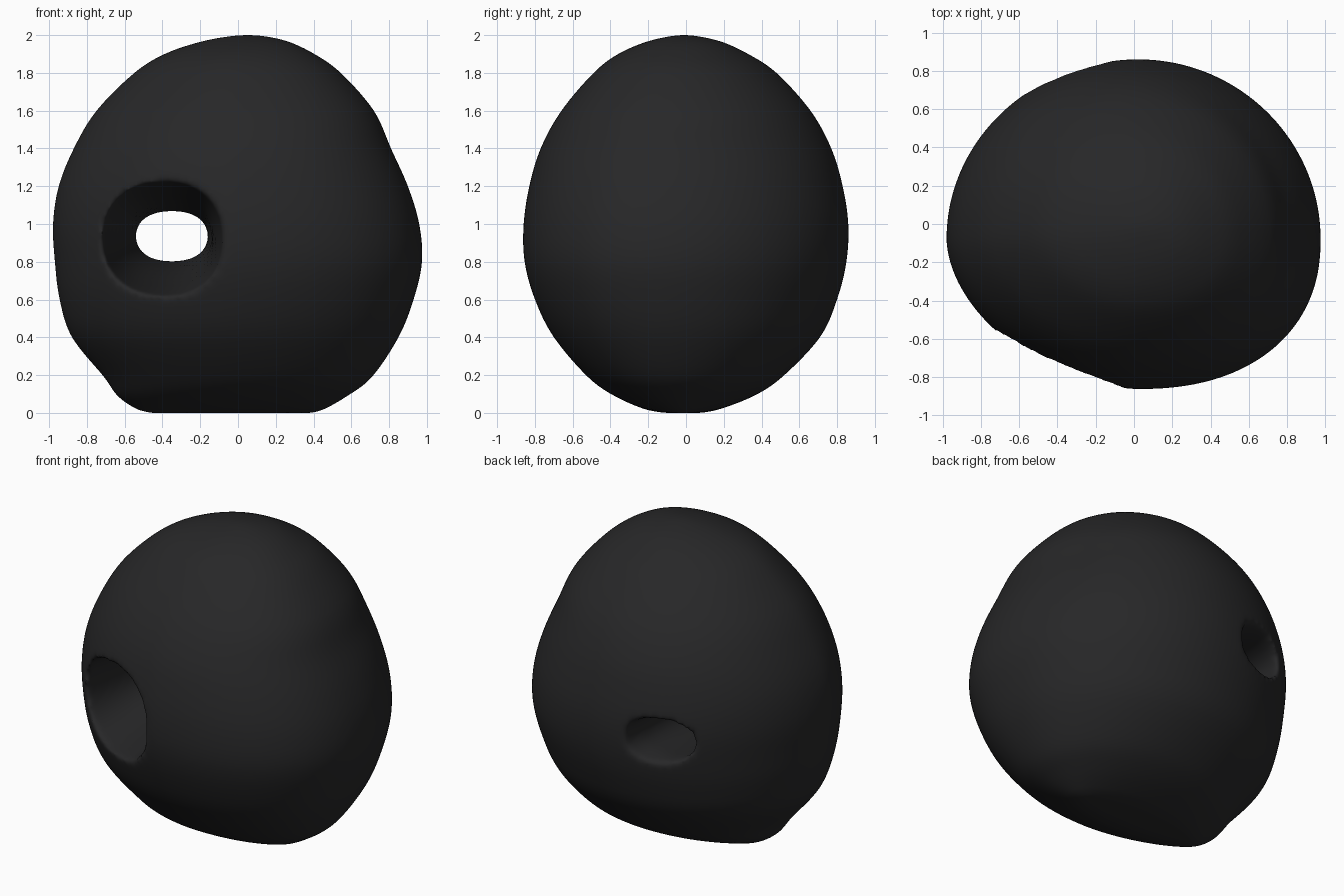
import bpy, bmesh, math
from mathutils import Vector

if "Cube" in bpy.data.objects:
    bpy.data.objects.remove(bpy.data.objects["Cube"])

dark = bpy.data.materials.new("charcoal")
dark.diffuse_color = (0.02, 0.02, 0.021, 1)
dark.use_nodes = True
dark.node_tree.nodes["Principled BSDF"].inputs["Base Color"].default_value = dark.diffuse_color


def loft(name, rings):
    """Closed skin through a list of equal-length point rings."""
    bm = bmesh.new()
    loops = [[bm.verts.new(p) for p in ring] for ring in rings]
    n = len(loops[0])
    for a, b in zip(loops, loops[1:]):
        for i in range(n):
            j = (i + 1) % n
            bm.faces.new((a[i], a[j], b[j], b[i]))
    bm.faces.new(loops[0])
    bm.faces.new(loops[-1])
    bmesh.ops.recalc_face_normals(bm, faces=bm.faces)
    mesh = bpy.data.meshes.new(name)
    bm.to_mesh(mesh)
    bm.free()
    obj = bpy.data.objects.new(name, mesh)
    bpy.context.collection.objects.link(obj)
    return obj


def spline(rows, steps):
    """Catmull-Rom interpolation between profile rows."""
    pts = [Vector(r) for r in rows]
    pts = [pts[0]] + pts + [pts[-1]]
    out = []
    for k in range(1, len(pts) - 2):
        a, b, c, d = pts[k - 1:k + 3]
        for s in range(steps):
            t = s / steps
            out.append(0.5 * (2 * b + (c - a) * t + (2 * a - 5 * b + 4 * c - d) * t * t
                              + (3 * b - a - 3 * c + d) * t ** 3))
    return out + [pts[-1]]


def power(v, e):
    return math.copysign(abs(v) ** e, v)


# Pebble outline: height, left, right, front, back
profile = [
    (0.00, -0.47, 0.40, -0.11, 0.08), (0.02, -0.54, 0.46, -0.22, 0.18),
    (0.09, -0.64, 0.58, -0.38, 0.36), (0.19, -0.71, 0.71, -0.52, 0.51),
    (0.40, -0.88, 0.85, -0.70, 0.71), (0.60, -0.945, 0.93, -0.80, 0.80),
    (0.80, -0.97, 0.975, -0.855, 0.85), (1.00, -0.98, 0.96, -0.86, 0.86),
    (1.20, -0.95, 0.90, -0.83, 0.83), (1.40, -0.87, 0.81, -0.77, 0.77),
    (1.60, -0.75, 0.72, -0.66, 0.66), (1.80, -0.55, 0.545, -0.49, 0.48),
    (1.90, -0.39, 0.405, -0.36, 0.33), (1.965, -0.20, 0.27, -0.21, 0.19),
    (1.995, -0.04, 0.14, -0.08, 0.06), (2.00, 0.03, 0.07, -0.03, 0.01)]


def pebble_ring(row, n=96):
    z, left, right, front, back = row
    cx = (left + right) / 2 + 0.03 * (right - left) / 2
    cy = (front + back) / 2 - 0.09 * (back - front) / 2
    ring = []
    for i in range(n):
        c, s = math.cos(math.tau * i / n), math.sin(math.tau * i / n)
        # the front is squarer on the right and flatter on the left
        e = 2.0 if s > 0 else (2.25 if c > 0 else 1.8)
        x, y = power(c, 2 / e), power(s, 2 / e)
        ring.append((cx + x * (right - cx if x > 0 else cx - left),
                     cy + y * (back - cy if y > 0 else cy - front), z))
    return ring


pebble = loft("pebble", [pebble_ring(r) for r in spline(profile, 4)])

# Tapering hole: depth, centre x, centre z, half width, half height
bore = [(-1.0, -0.44, 0.92, 0.38, 0.36), (-0.65, -0.42, 0.92, 0.315, 0.29),
        (-0.3, -0.40, 0.92, 0.27, 0.235), (0.2, -0.365, 0.93, 0.22, 0.165),
        (0.6, -0.35, 0.935, 0.192, 0.135), (0.75, -0.355, 0.935, 0.20, 0.14),
        (1.0, -0.37, 0.935, 0.25, 0.18)]
rings = []
for y, cx, cz, rx, rz in spline(bore, 4):
    rings.append([(cx + rx * power(math.cos(math.tau * i / 64), 0.88), y,
                   cz + rz * power(math.sin(math.tau * i / 64), 0.88)) for i in range(64)])
cutter = loft("hole_cutter", rings)
cutter.hide_render = True
cutter.hide_viewport = True

cut = pebble.modifiers.new("hole", 'BOOLEAN')
cut.object = cutter
cut.operation = 'DIFFERENCE'
cut.solver = 'EXACT'

# Soften the hole rims like worn stone
remesh = pebble.modifiers.new("even_skin", 'REMESH')
remesh.mode = 'VOXEL'
remesh.voxel_size = 0.02
remesh.use_smooth_shade = True
worn = pebble.modifiers.new("worn_rims", 'SMOOTH')
worn.factor = 0.5
worn.iterations = 8

pebble.data.materials.append(dark)
for poly in pebble.data.polygons:
    poly.use_smooth = True
